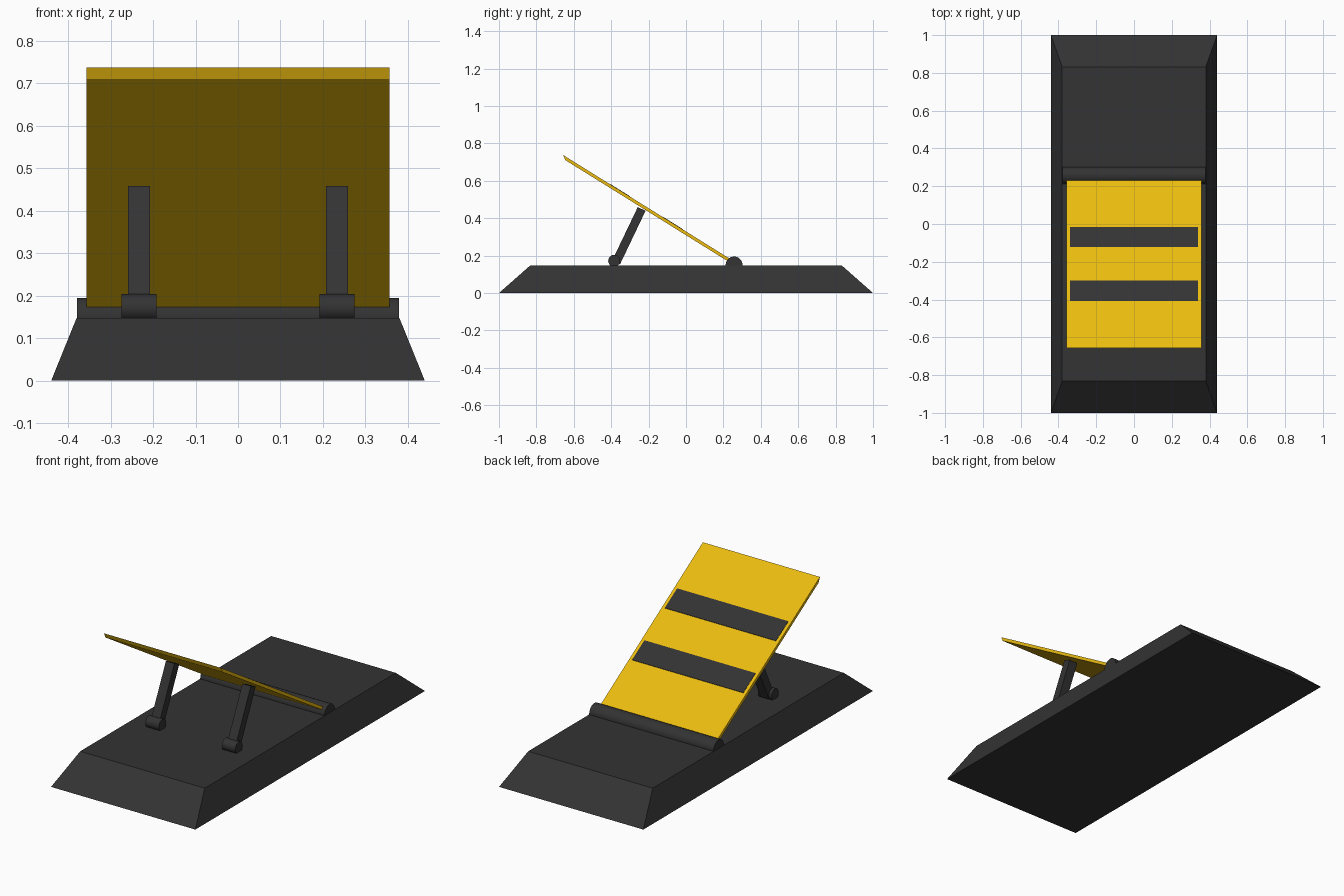
import bpy, bmesh, math

if "Cube" in bpy.data.objects:
    bpy.data.objects.remove(bpy.data.objects["Cube"])


def material(name, rgb):
    m = bpy.data.materials.new(name)
    m.diffuse_color = (*rgb, 1)
    m.use_nodes = True
    m.node_tree.nodes["Principled BSDF"].inputs["Base Color"].default_value = m.diffuse_color
    return m


DARK = material("dark_grey", (0.033, 0.033, 0.033))
YELLOW = material("yellow", (0.83, 0.50, 0.005))


def make_object(name, bm, mat):
    bmesh.ops.recalc_face_normals(bm, faces=bm.faces)
    me = bpy.data.meshes.new(name)
    bm.to_mesh(me)
    bm.free()
    me.materials.append(mat)
    ob = bpy.data.objects.new(name, me)
    bpy.context.collection.objects.link(ob)
    return ob


def extrude_x(name, profile, x0, x1, mat):
    """Extrude a closed (y, z) profile from x0 to x1."""
    bm = bmesh.new()
    f = bm.faces.new([bm.verts.new((x0, y, z)) for y, z in profile])
    ext = bmesh.ops.extrude_face_region(bm, geom=[f])
    vs = [g for g in ext["geom"] if isinstance(g, bmesh.types.BMVert)]
    bmesh.ops.translate(bm, verts=vs, vec=(x1 - x0, 0, 0))
    return make_object(name, bm, mat)


def rod_x(name, y, z, r, x0, x1, n):
    """Smooth cylinder lying along x."""
    ring = [(y + r * math.cos(2 * math.pi * i / n),
             z + r * math.sin(2 * math.pi * i / n)) for i in range(n)]
    ob = extrude_x(name, ring, x0, x1, DARK)
    bpy.ops.object.select_all(action='DESELECT')
    ob.select_set(True)
    bpy.context.view_layer.objects.active = ob
    bpy.ops.object.shade_smooth_by_angle(angle=math.radians(35))
    return ob


# Tapered base slab
bm = bmesh.new()
bmesh.ops.create_cube(bm, size=2)
for v in bm.verts:
    top = v.co.z > 0
    v.co.x *= 0.38 if top else 0.44
    v.co.y *= 0.832 if top else 1.0
    v.co.z = 0.148 if top else 0
make_object("base", bm, DARK)

# Hinge roller
rod_x("hinge", 0.257, 0.15, 0.045, -0.379, 0.379, 32)


# Sloped ramp plate
def slope(y):
    return 0.186 + (0.23 - y) * 0.622


THICK = 0.02
extrude_x("ramp_plate",
          [(0.25, slope(0.25)), (-0.657, slope(-0.657)),
           (-0.645, slope(-0.645) - THICK), (0.25, slope(0.25) - THICK)],
          -0.357, 0.357, YELLOW)

# Grip stripes on the plate
for i, (a, b) in enumerate([(-0.015, -0.122), (-0.300, -0.407)]):
    extrude_x(f"grip_stripe_{i + 1}",
              [(a, slope(a) + 0.002), (b, slope(b) + 0.002),
               (b, slope(b) - 0.005), (a, slope(a) - 0.005)],
              -0.339, 0.339, DARK)

# Support struts with round pivot feet, one per side
for side, s in (("left", -1), ("right", 1)):
    x = s * 0.233
    extrude_x(f"{side}_strut",
              [(-0.258, 0.459), (-0.216, 0.440), (-0.353, 0.153), (-0.395, 0.173)],
              x - 0.026, x + 0.026, DARK)
    rod_x(f"{side}_strut_foot", -0.384, 0.172, 0.032, x - 0.041, x + 0.041, 24)
